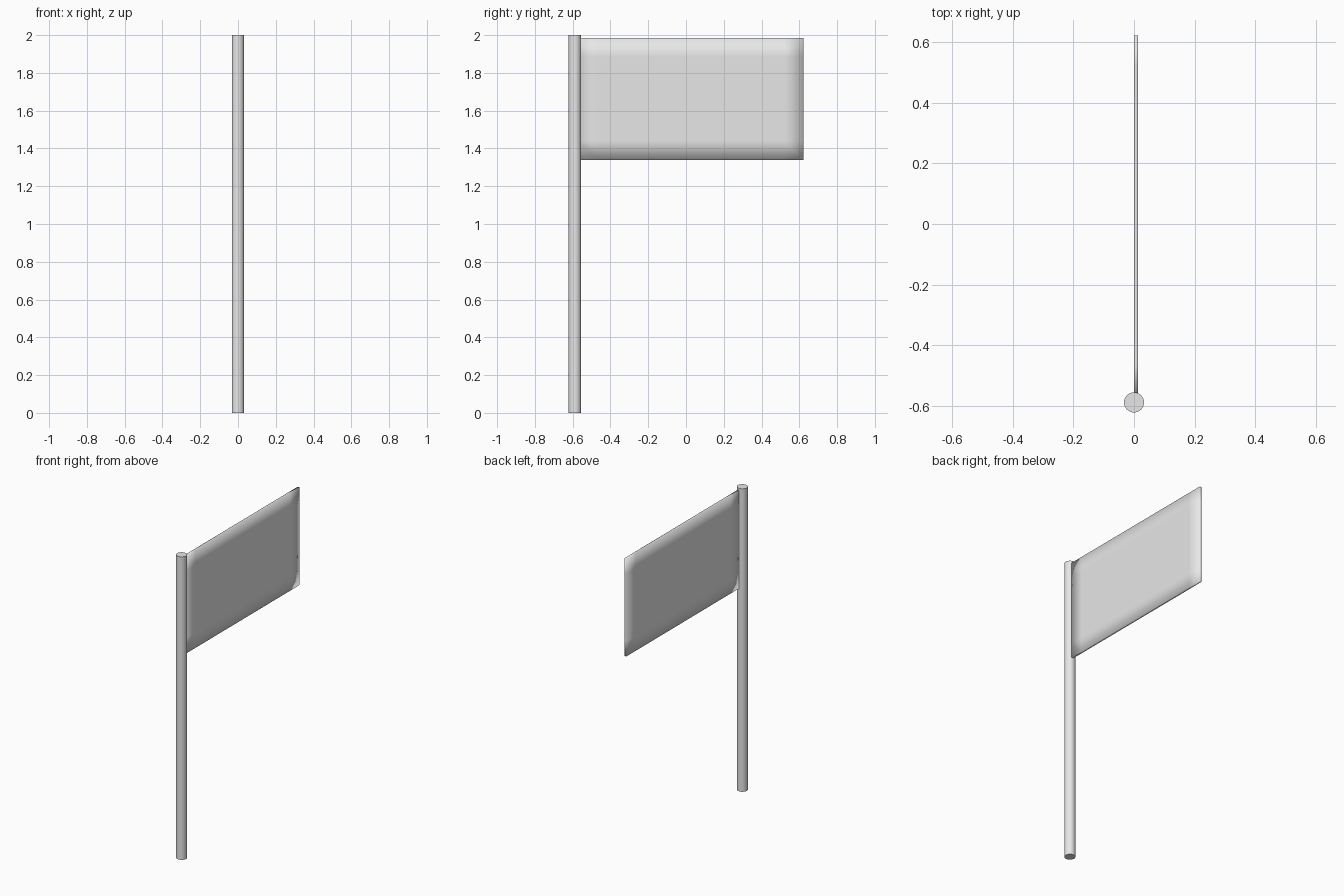
import bpy
import bmesh

if "Cube" in bpy.data.objects:
    bpy.data.objects.remove(bpy.data.objects["Cube"])

grey = bpy.data.materials.new("light grey")
grey.diffuse_color = (0.8, 0.8, 0.8, 1)
grey.use_nodes = True
grey.node_tree.nodes["Principled BSDF"].inputs["Base Color"].default_value = grey.diffuse_color

# Pole: plain cylinder with flat caps
bpy.ops.mesh.primitive_cylinder_add(vertices=32, radius=0.033, depth=2,
                                    location=(0, -0.588, 1))
pole = bpy.context.object
pole.name = "pole"
pole.data.materials.append(grey)
bpy.ops.object.shade_smooth_by_angle()

# Flag: thin slab fixed to the back of the pole, softly shaded toward its rim
X0, X1 = 0.0, 0.014
Y0, Y1 = -0.565, 0.622
Z0, Z1 = 1.34, 1.985
RIM = 0.1

bm = bmesh.new()
bmesh.ops.create_cube(bm, size=1)
for v in bm.verts:
    v.co.x = X1 if v.co.x > 0 else X0
    v.co.y = Y1 if v.co.y > 0 else Y0
    v.co.z = Z1 if v.co.z > 0 else Z0

# Border loops that keep the middle of the cloth flat
for axis, pos in (((0, 1, 0), Y0 + RIM), ((0, 1, 0), Y1 - RIM),
                  ((0, 0, 1), Z0 + RIM), ((0, 0, 1), Z1 - RIM)):
    bmesh.ops.bisect_plane(bm, geom=bm.verts[:] + bm.edges[:] + bm.faces[:],
                           plane_co=[a * pos for a in axis], plane_no=axis)
bmesh.ops.recalc_face_normals(bm, faces=bm.faces[:])
for f in bm.faces:
    f.smooth = True

mesh = bpy.data.meshes.new("flag")
bm.to_mesh(mesh)
bm.free()
mesh.materials.append(grey)
flag = bpy.data.objects.new("flag", mesh)
bpy.context.collection.objects.link(flag)
